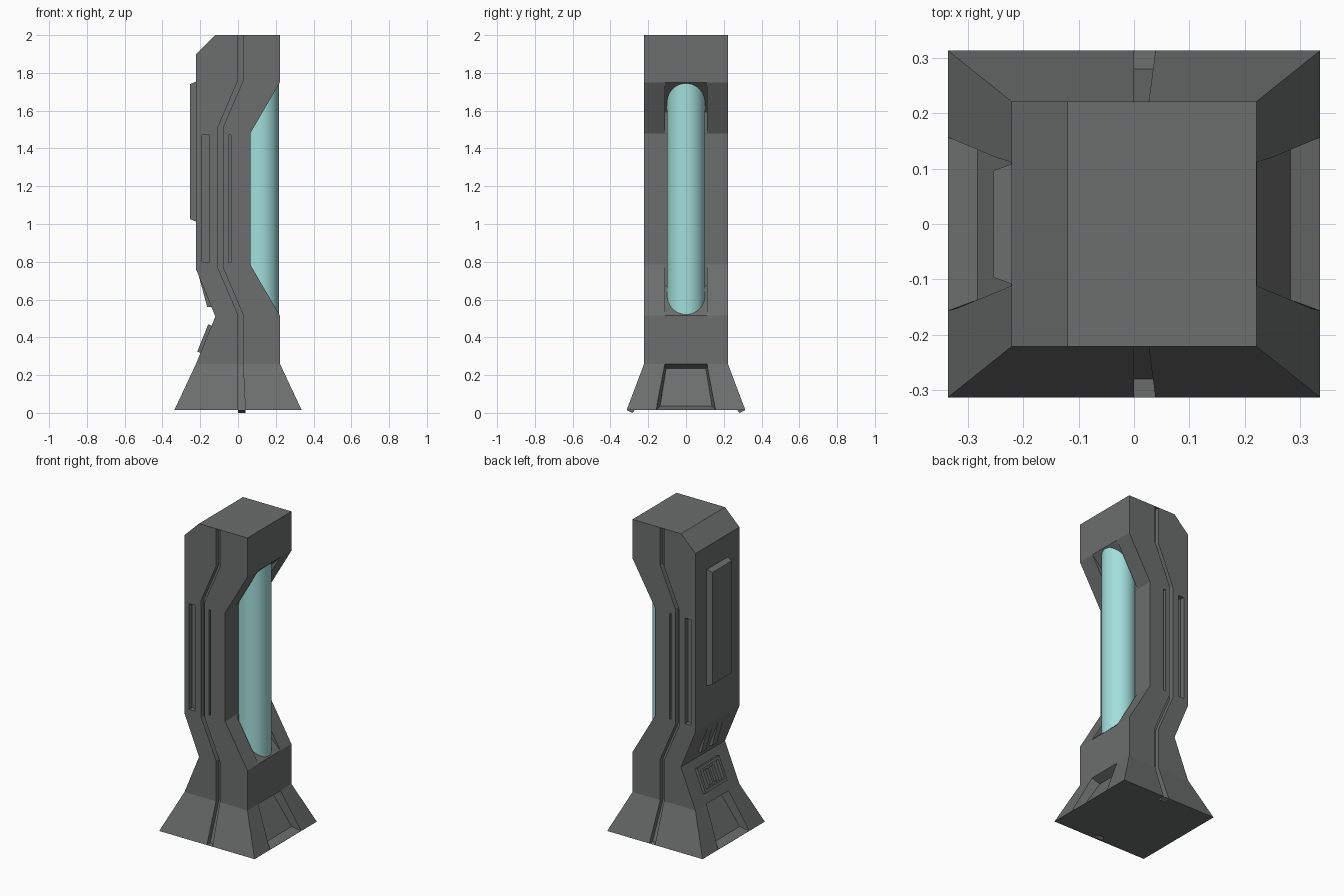
import bpy, bmesh, math

if "Cube" in bpy.data.objects:
    bpy.data.objects.remove(bpy.data.objects["Cube"])


def material(name, rgb):
    m = bpy.data.materials.new(name)
    m.diffuse_color = (*rgb, 1)
    m.use_nodes = True
    m.node_tree.nodes["Principled BSDF"].inputs["Base Color"].default_value = m.diffuse_color
    return m


GREY = material("dark grey", (0.15, 0.155, 0.155))
CYAN = material("pale cyan", (0.36, 0.74, 0.71))


def loft(bm, rings):
    """Closed solid through rings that all have the same number of points."""
    vs = [[bm.verts.new(p) for p in r] for r in rings]
    n = len(vs[0])
    bm.faces.new(vs[0])
    bm.faces.new(vs[-1][::-1])
    for a, b in zip(vs, vs[1:]):
        for i in range(n):
            j = (i + 1) % n
            bm.faces.new((a[i], a[j], b[j], b[i]))


def prism(bm, profile, y0, y1):
    loft(bm, [[(x, y, z) for x, z in profile] for y in (y0, y1)])


def box(bm, x0, x1, y0, y1, z0, z1):
    prism(bm, [(x0, z0), (x1, z0), (x1, z1), (x0, z1)], y0, y1)


def make(name, bm, mat):
    bmesh.ops.recalc_face_normals(bm, faces=bm.faces)
    me = bpy.data.meshes.new(name)
    bm.to_mesh(me)
    bm.free()
    me.materials.append(mat)
    ob = bpy.data.objects.new(name, me)
    bpy.context.collection.objects.link(ob)
    return ob


def cut(target, cutter):
    bpy.context.view_layer.objects.active = target
    mod = target.modifiers.new("cut", 'BOOLEAN')
    mod.operation = 'DIFFERENCE'
    mod.solver = 'EXACT'
    mod.object = cutter
    bpy.ops.object.modifier_apply(modifier=mod.name)
    bpy.data.objects.remove(cutter)


# Body: side profile made solid, then flared foot pulled down from its underside
W = 0.222
bm = bmesh.new()
prism(bm, [(-0.12, 2), (-W, 1.9), (-W, 0.76), (-0.12, 0.51), (-W, 0.26),
           (W, 0.26), (W, 0.515), (0.065, 0.785), (0.065, 1.48), (W, 1.75), (W, 2)], -W, W)
bm.faces.ensure_lookup_table()
under = [f for f in bm.faces if all(abs(v.co.z - 0.26) < 1e-4 for v in f.verts)]
new = bmesh.ops.extrude_face_region(bm, geom=under)["geom"]
bmesh.ops.delete(bm, geom=under, context='FACES_ONLY')
for v in (g for g in new if isinstance(g, bmesh.types.BMVert)):
    v.co = (math.copysign(0.337, v.co.x), math.copysign(0.314, v.co.y), 0.015)
body = make("body", bm, GREY)

# Pocket around the light tube
bm = bmesh.new()
prism(bm, [(0.3, 1.828), (0.066, 1.594), (0.066, 0.671), (0.3, 0.437)], -0.11, 0.11)
cut(body, make("tube_pocket", bm, GREY))

# Winding groove and slots on front and back
path = [(1.999, 0, 0.027, 0.192), (1.76, 0, 0.027, 0.192), (1.51, -0.107, -0.08, 0.192),
        (0.77, -0.107, -0.08, 0.192), (0.52, 0, 0.027, 0.192), (0.255, 0, 0.027, 0.192),
        (-0.01, 0, 0.04, 0.29)]
for s in (-1, 1):
    bm = bmesh.new()
    loft(bm, [[(a, s * y, z), (b, s * y, z), (b, s * 0.5, z), (a, s * 0.5, z)]
              for z, a, b, y in path])
    box(bm, -0.19, -0.15, s * 0.192, s * 0.3, 0.795, 1.47)
    box(bm, -0.05, -0.038, s * 0.2, s * 0.3, 0.795, 1.47)
    cut(body, make("groove", bm, GREY))

# Tapered recesses on both ends of the foot
for s in (-1, 1):
    bm = bmesh.new()
    opening = [(0.222, 0.112, 0.259), (0.337, 0.157, 0.016)]
    inner = [(0.17, 0.105, 0.235), (0.283, 0.137, 0.037)]
    outer = [tuple(o + 0.3 * (o - i) for o, i in zip(p, q)) for p, q in zip(opening, inner)]
    loft(bm, [[(s * x, k * y, z) for (x, y, z), k in ((r[0], 1), (r[0], -1), (r[1], -1), (r[1], 1))]
              for r in (inner, outer)])
    cut(body, make("foot_recess", bm, GREY))

# Small tabs under the groove ends
bm = bmesh.new()
for s in (-1, 1):
    loft(bm, [[(x, s * 0.314, 0.015), (x, s * 0.284, 0), (x, s * 0.27, 0.016)] for x in (0, 0.04)])
make("groove_tabs", bm, GREY)

# Light tube
bm = bmesh.new()
bmesh.ops.create_cone(bm, cap_ends=True, segments=48, radius1=0.1, radius2=0.1, depth=1.225)
bmesh.ops.translate(bm, verts=bm.verts, vec=(0.116, 0, 1.1325))
tube = make("light_tube", bm, CYAN)
tube.select_set(True)
bpy.context.view_layer.objects.active = tube
bpy.ops.object.shade_smooth_by_angle(angle=math.radians(40))

# Raised plate with chamfered edge on the left side
bm = bmesh.new()
loft(bm, [[(x, -y, z0), (x, y, z0), (x, y, z1), (x, -y, z1)]
          for x, y, z0, z1 in ((-0.215, 0.111, 1.01, 1.757), (-0.254, 0.097, 1.026, 1.74))])
make("side_plate", bm, GREY)

# Wedge fins above the notch
bm = bmesh.new()
for y in (-0.055, 0.055):
    prism(bm, [(-0.211, 0.738), (-0.163, 0.56), (-0.13, 0.56)], y - 0.025, y + 0.025)
make("notch_fins", bm, GREY)


# Vent frame with bars below the notch
def slope_block(bm, t0, t1, y0, y1, h):
    at = lambda t, o: (-0.12 - 0.371 * t - 0.928 * o, 0.51 - 0.928 * t + 0.371 * o)
    prism(bm, [at(t0, -0.005), at(t1, -0.005), at(t1, h), at(t0, h)], y0, y1)


bm = bmesh.new()
for s in (-1, 1):
    slope_block(bm, 0.052, 0.208, s * 0.09, s * 0.11, 0.02)
    slope_block(bm, 0.085, 0.178, s * 0.017, s * 0.045, 0.018)
for t in (0.052, 0.19):
    slope_block(bm, t, t + 0.018, -0.09, 0.09, 0.02)
make("vent_frame", bm, GREY)
